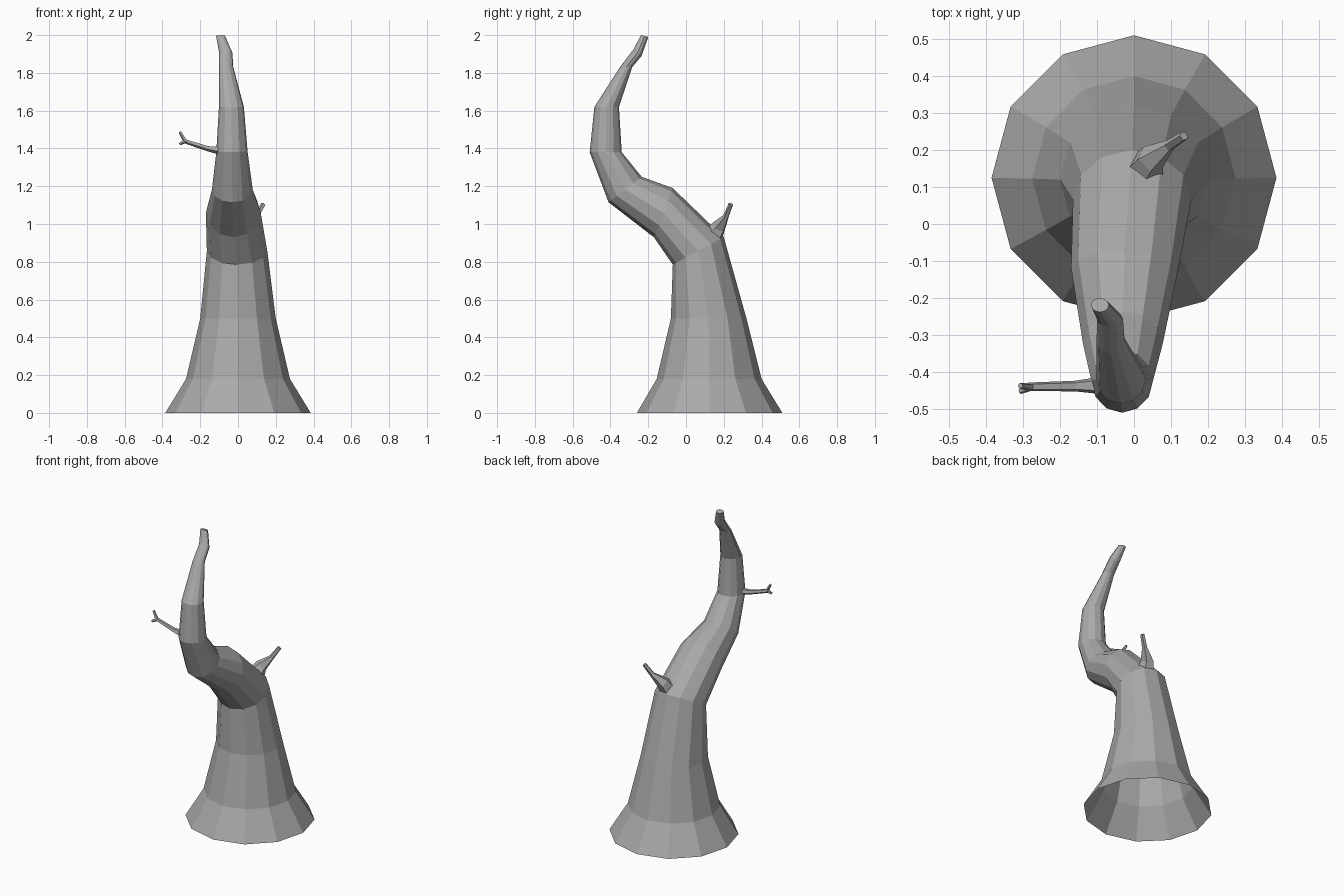
import bpy, bmesh
from math import sin, cos, tau
from mathutils import Vector

cube = bpy.data.objects.get("Cube")
if cube:
    bpy.data.objects.remove(cube)

bark = bpy.data.materials.new("grey bark")
bark.use_nodes = True
GREY = (0.4, 0.4, 0.4, 1)
bark.diffuse_color = GREY
bark.node_tree.nodes["Principled BSDF"].inputs["Base Color"].default_value = GREY


def loft(name, rings, cap_start=False):
    """Skin a list of (centre, half axis a, half axis b, sides) rings, closed at the tip."""
    bm = bmesh.new()
    loops = []
    for centre, a, b, sides in rings:
        loops.append([bm.verts.new(centre + a * cos(tau * i / sides) + b * sin(tau * i / sides))
                      for i in range(sides)])
    for low, high in zip(loops, loops[1:]):
        n = len(low)
        for i in range(n):
            j = (i + 1) % n
            bm.faces.new((low[i], low[j], high[j], high[i]))
    bm.faces.new(loops[-1])
    if cap_start:
        bm.faces.new(loops[0][::-1])
    mesh = bpy.data.meshes.new(name)
    bm.to_mesh(mesh)
    bm.free()
    mesh.materials.append(bark)
    obj = bpy.data.objects.new(name, mesh)
    bpy.context.collection.objects.link(obj)
    return obj


def branch(name, path, sides=5):
    """Tapered twig along (x, y, z, radius) points."""
    pts = [Vector(p[:3]) for p in path]
    rings = []
    for i, p in enumerate(path):
        along = (pts[min(i + 1, len(pts) - 1)] - pts[max(i - 1, 0)]).normalized()
        a = along.cross(Vector((0, 1, 0))).normalized()
        rings.append((pts[i], a * p[3], along.cross(a) * p[3], sides))
    return loft(name, rings, True)


# Trunk sections: centre x, half width, front (y, z), back (y, z)
sections = [
    (0, .385, (-.26, 0), (.51, 0)),
    (0, .275, (-.155, .18), (.40, .18)),
    (0, .20, (-.08, .50), (.32, .50)),
    (-.005, .16, (-.07, .785), (.20, .93)),
    (-.025, .145, (-.17, .93), (-.07, 1.19)),
    (-.03, .108, (-.41, 1.115), (-.235, 1.25)),
    (-.032, .083, (-.51, 1.38), (-.34, 1.38)),
    (-.035, .066, (-.485, 1.62), (-.355, 1.62)),
    (-.063, .038, (-.35, 1.83), (-.285, 1.83)),
    (-.065, .035, (-.278, 1.925), (-.235, 1.89)),
    (-.092, .024, (-.238, 2.0), (-.20, 1.99)),
]
trunk_rings = []
for x, half, front, back in sections:
    f, b = Vector((x, *front)), Vector((x, *back))
    trunk_rings.append(((f + b) / 2, Vector((half, 0, 0)), (b - f) / 2, 12))
loft("trunk", trunk_rings)

# Stub on the back of the bend
branch("back_branch", [(.03, .145, .94, .055), (.045, .175, .985, .04),
                       (.095, .212, 1.04, .016), (.135, .238, 1.105, .013)])

# Forked twig on the right
branch("side_branch", [(-.07, -.435, 1.395, .03), (-.115, -.437, 1.393, .021),
                       (-.16, -.438, 1.4, .015), (-.285, -.44, 1.44, .012)])
branch("side_fork_upper", [(-.278, -.44, 1.437, .012), (-.29, -.44, 1.457, .01),
                           (-.307, -.437, 1.488, .008)])
branch("side_fork_lower", [(-.278, -.44, 1.44, .011), (-.308, -.452, 1.424, .008)])
